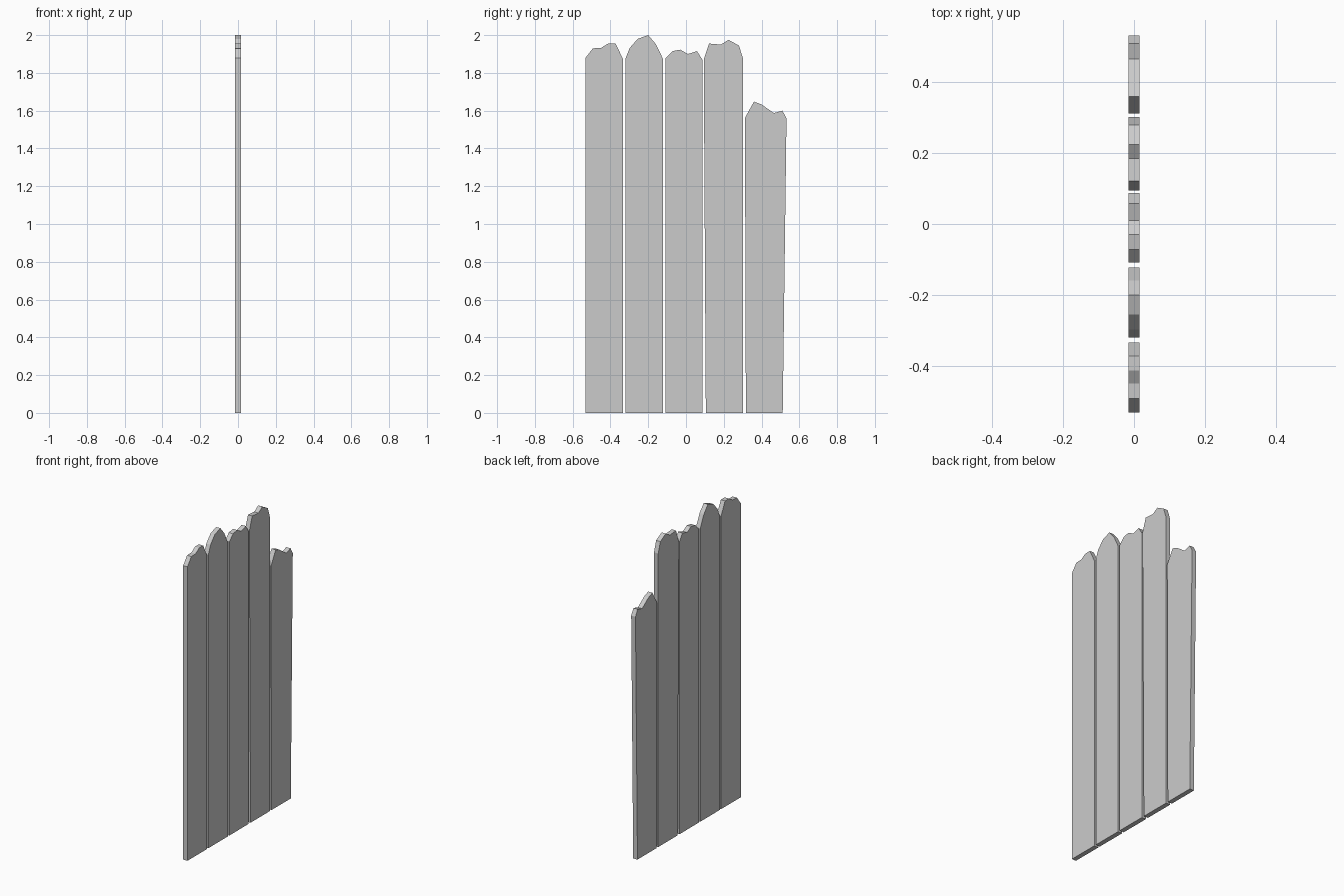
import bpy, bmesh

if "Cube" in bpy.data.objects:
    bpy.data.objects.remove(bpy.data.objects["Cube"])

HALF_THICKNESS = 0.015

# Each plank: bottom y range, then the ragged top outline as (y, z), left to right
PLANKS = [
    ((-0.532, -0.334), [(-0.532, 1.88), (-0.493, 1.93), (-0.45, 1.932),
                        (-0.413, 1.955), (-0.373, 1.955), (-0.334, 1.875)]),
    ((-0.32, -0.123), [(-0.32, 1.877), (-0.298, 1.932), (-0.256, 1.98),
                       (-0.2, 2.0), (-0.16, 1.953), (-0.123, 1.877)]),
    ((-0.109, 0.087), [(-0.109, 1.877), (-0.072, 1.915), (-0.03, 1.923),
                       (0.01, 1.9), (0.058, 1.915), (0.087, 1.87)]),
    ((0.105, 0.302), [(0.094, 1.872), (0.122, 1.955), (0.185, 1.95),
                      (0.225, 1.975), (0.28, 1.945), (0.302, 1.877)]),
    ((0.317, 0.512), [(0.312, 1.562), (0.36, 1.648), (0.4, 1.633),
                      (0.465, 1.587), (0.51, 1.6), (0.532, 1.56)]),
]


def make_plank(name, bottom, top):
    """Extrude one plank outline through the fence thickness."""
    outline = [(bottom[1], 0), (bottom[0], 0)] + top
    bm = bmesh.new()
    face = bm.faces.new([bm.verts.new((-HALF_THICKNESS, y, z)) for y, z in outline])
    moved = bmesh.ops.extrude_face_region(bm, geom=[face], use_keep_orig=True)["geom"]
    verts = [v for v in moved if isinstance(v, bmesh.types.BMVert)]
    bmesh.ops.translate(bm, verts=verts, vec=(2 * HALF_THICKNESS, 0, 0))
    bmesh.ops.recalc_face_normals(bm, faces=bm.faces)
    mesh = bpy.data.meshes.new(name)
    bm.to_mesh(mesh)
    bm.free()
    bpy.context.collection.objects.link(bpy.data.objects.new(name, mesh))


# Row of five planks
for i, (bottom, top) in enumerate(PLANKS, 1):
    make_plank(f"fence_plank_{i}", bottom, top)
